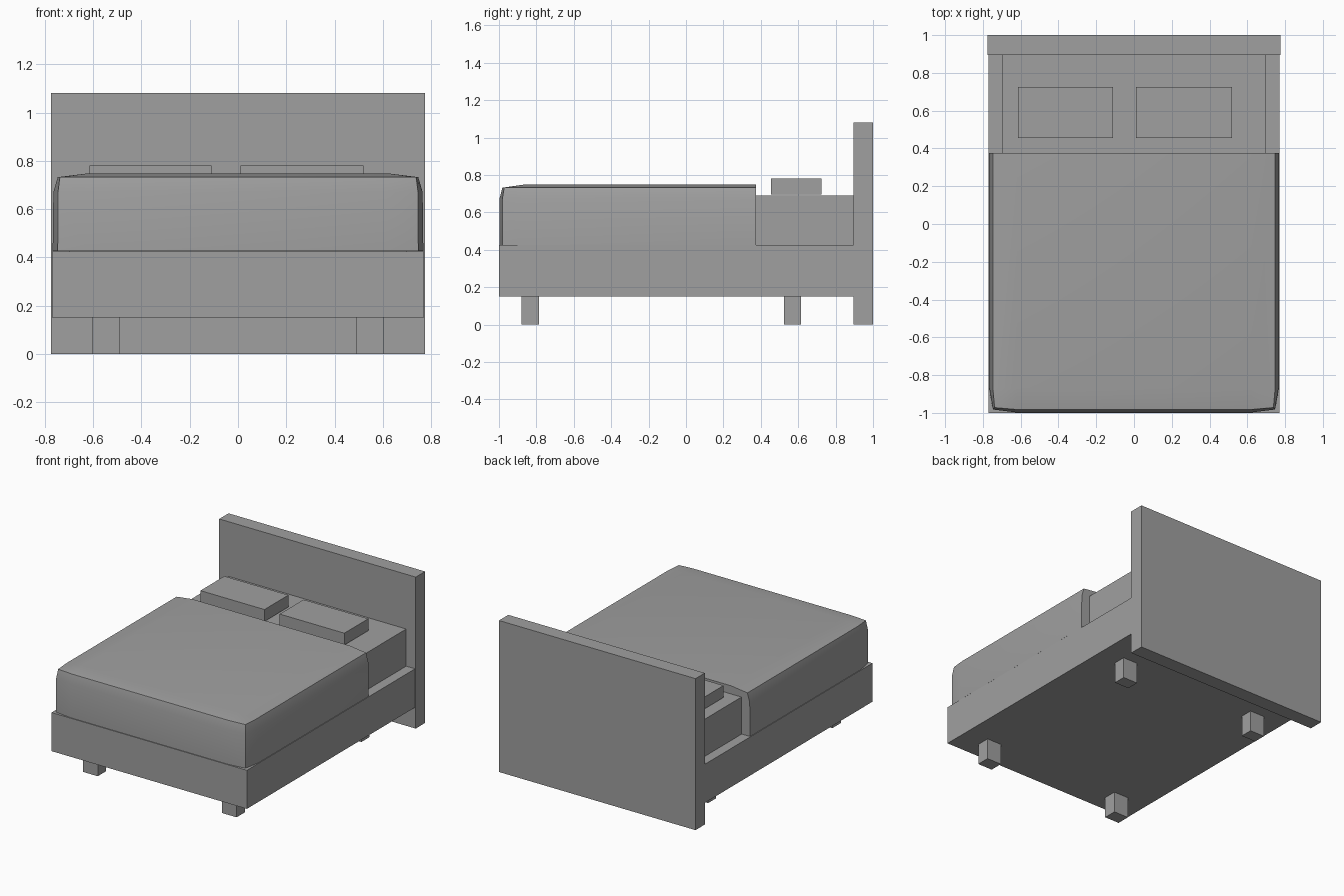
import bpy
import bmesh
import math

cube = bpy.data.objects.get("Cube")
if cube:
    bpy.data.objects.remove(cube, do_unlink=True)

GREY = (0.35, 0.35, 0.35, 1)
mat = bpy.data.materials.new("plain grey")
mat.use_nodes = True
mat.diffuse_color = GREY
mat.node_tree.nodes["Principled BSDF"].inputs["Base Color"].default_value = GREY


def add_object(name, bm):
    bmesh.ops.recalc_face_normals(bm, faces=bm.faces)
    mesh = bpy.data.meshes.new(name)
    bm.to_mesh(mesh)
    bm.free()
    mesh.materials.append(mat)
    obj = bpy.data.objects.new(name, mesh)
    bpy.context.collection.objects.link(obj)
    return obj


def box(name, x, y, z):
    """Box spanning the given (low, high) ranges."""
    bm = bmesh.new()
    bmesh.ops.create_cube(bm, size=1)
    for v in bm.verts:
        for axis, (low, high) in enumerate((x, y, z)):
            v.co[axis] = high if v.co[axis] > 0 else low
    return add_object(name, bm)


# Bed structure
box("headboard", (-0.775, 0.775), (0.895, 1.0), (0, 1.08))
box("bed_frame", (-0.77, 0.77), (-1.0, 0.895), (0.15, 0.425))
box("mattress", (-0.7, 0.7), (-0.95, 0.895), (0.425, 0.69))

# Legs
for side, sx in (("left", 1), ("right", -1)):
    xs = sorted((sx * 0.49, sx * 0.605))
    box("front_leg_" + side, xs, (-0.88, -0.785), (0, 0.15))
    box("back_leg_" + side, xs, (0.525, 0.615), (0, 0.15))

# Pillows
for side, x in (("left", (0.01, 0.52)), ("right", (-0.615, -0.11))):
    box("pillow_" + side, x, (0.455, 0.725), (0.695, 0.78))

# Blanket: stacked outlines that round off towards the top and front corners
BACK = 0.375
levels = [
    (0.427, [(0.768, BACK), (0.768, -0.87), (0.747, -0.982), (0.62, -0.998)]),
    (0.67, [(0.765, BACK), (0.765, -0.87), (0.746, -0.982), (0.62, -0.998)]),
    (0.732, [(0.747, BACK), (0.747, -0.87), (0.738, -0.972), (0.62, -0.982)]),
]
bm = bmesh.new()
rings = []
for z, half in levels:
    outline = half + [(-x, y) for x, y in reversed(half)]
    rings.append([bm.verts.new((x, y, z)) for x, y in outline])
for low, high in zip(rings, rings[1:]):
    for i in range(len(low)):
        j = (i + 1) % len(low)
        bm.faces.new((low[i], low[j], high[j], high[i]))
bm.faces.new(rings[0])
# Raised top panel joined to the last outline
rim = rings[-1]
bl, fl, fr, br = [bm.verts.new((x, y, 0.748)) for x, y in
                  ((0.62, BACK), (0.62, -0.87), (-0.62, -0.87), (-0.62, BACK))]
for face in ((bl, fl, fr, br), (rim[0], rim[1], fl, bl), (rim[1], rim[2], fl),
             (rim[2], rim[3], fl), (rim[3], rim[4], fr, fl), (rim[4], rim[5], fr),
             (rim[5], rim[6], fr), (rim[6], rim[7], br, fr), (rim[7], rim[0], bl, br)):
    bm.faces.new(face)
blanket = add_object("blanket", bm)

bpy.ops.object.select_all(action="DESELECT")
blanket.select_set(True)
bpy.context.view_layer.objects.active = blanket
bpy.ops.object.shade_smooth_by_angle(angle=math.radians(30))
